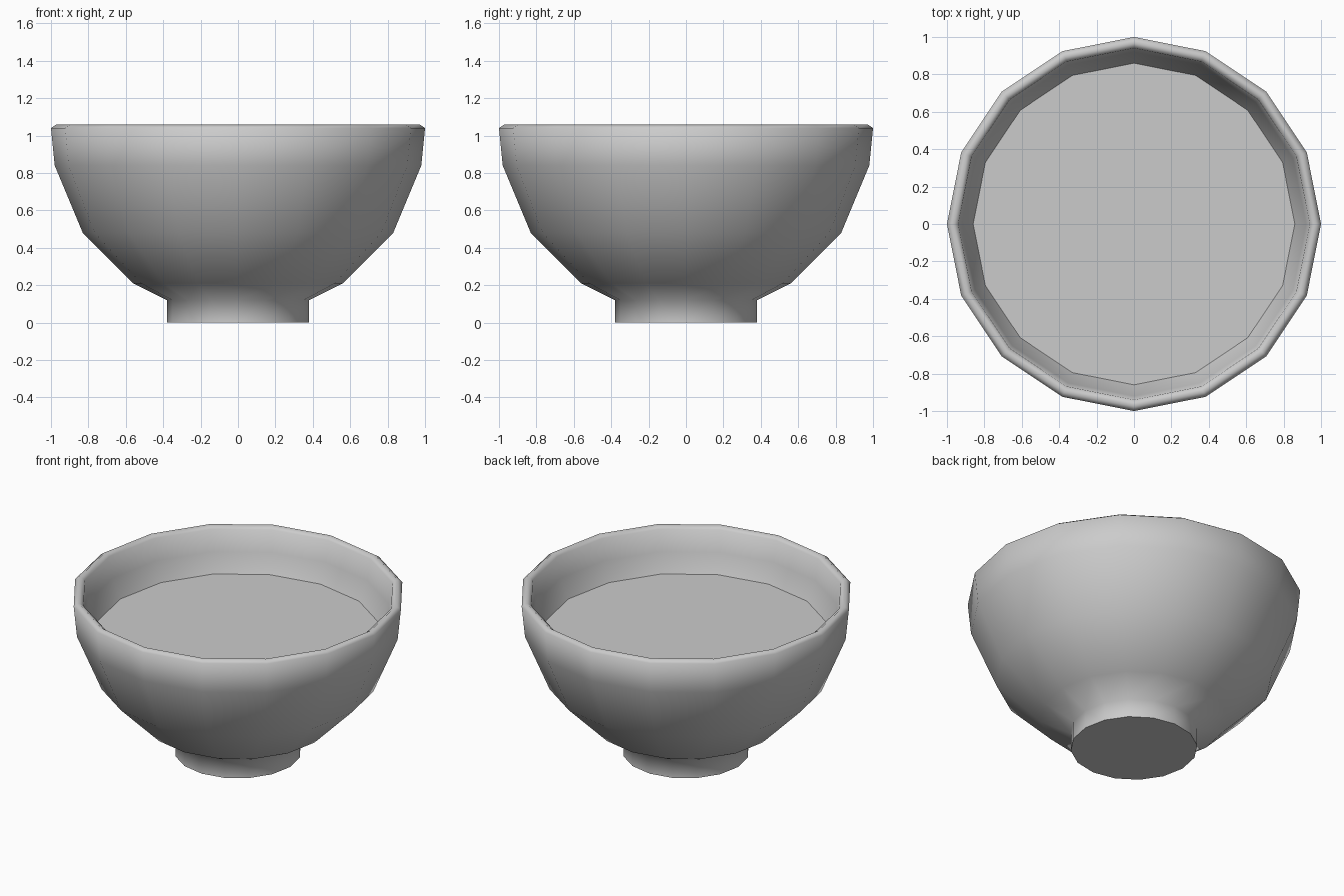
import bpy
import bmesh
from math import cos, sin, tau, radians

SIDES = 16

cube = bpy.data.objects.get("Cube")
if cube:
    bpy.data.objects.remove(cube, do_unlink=True)

# One plain grey for everything
grey = bpy.data.materials.new("plain_grey")
grey.use_nodes = True
colour = (0.6, 0.6, 0.6, 1)
grey.diffuse_color = colour
grey.node_tree.nodes["Principled BSDF"].inputs["Base Color"].default_value = colour


def ring(bm, radius, z):
    return [bm.verts.new((radius * cos(tau * i / SIDES), radius * sin(tau * i / SIDES), z))
            for i in range(SIDES)]


def lathe(name, profile, cap_start=False, cap_end=False):
    """Spin (radius, height) points round z, with optional flat end caps."""
    bm = bmesh.new()
    rings = [ring(bm, r, z) for r, z in profile]
    for a, b in zip(rings, rings[1:]):
        for i in range(SIDES):
            j = (i + 1) % SIDES
            bm.faces.new((a[i], a[j], b[j], b[i]))
    if cap_start:
        bm.faces.new(rings[0][::-1])
    if cap_end:
        bm.faces.new(rings[-1])
    mesh = bpy.data.meshes.new(name)
    bm.to_mesh(mesh)
    bm.free()
    mesh.materials.append(grey)
    obj = bpy.data.objects.new(name, mesh)
    bpy.context.collection.objects.link(obj)
    bpy.ops.object.select_all(action='DESELECT')
    obj.select_set(True)
    bpy.context.view_layer.objects.active = obj
    bpy.ops.object.shade_smooth_by_angle(angle=radians(75))
    return obj


# Foot, outer wall, rounded rim and inner wall in one shell
foot = [(0.38, 0), (0.38, 0.12)]
outer_wall = [(0.56, 0.21), (0.83, 0.48), (0.98, 0.84), (1.0, 1.04)]
rim = [(0.97, 1.06), (0.94, 1.04)]
inner_wall = [(0.92, 0.9), (0.86, 0.78), (0.75, 0.52), (0.5, 0.27)]
lathe("bowl", foot + outer_wall + rim + inner_wall, cap_start=True, cap_end=True)

# Flat surface of the contents
lathe("contents", [(0.86, 0.78)], cap_end=True)
